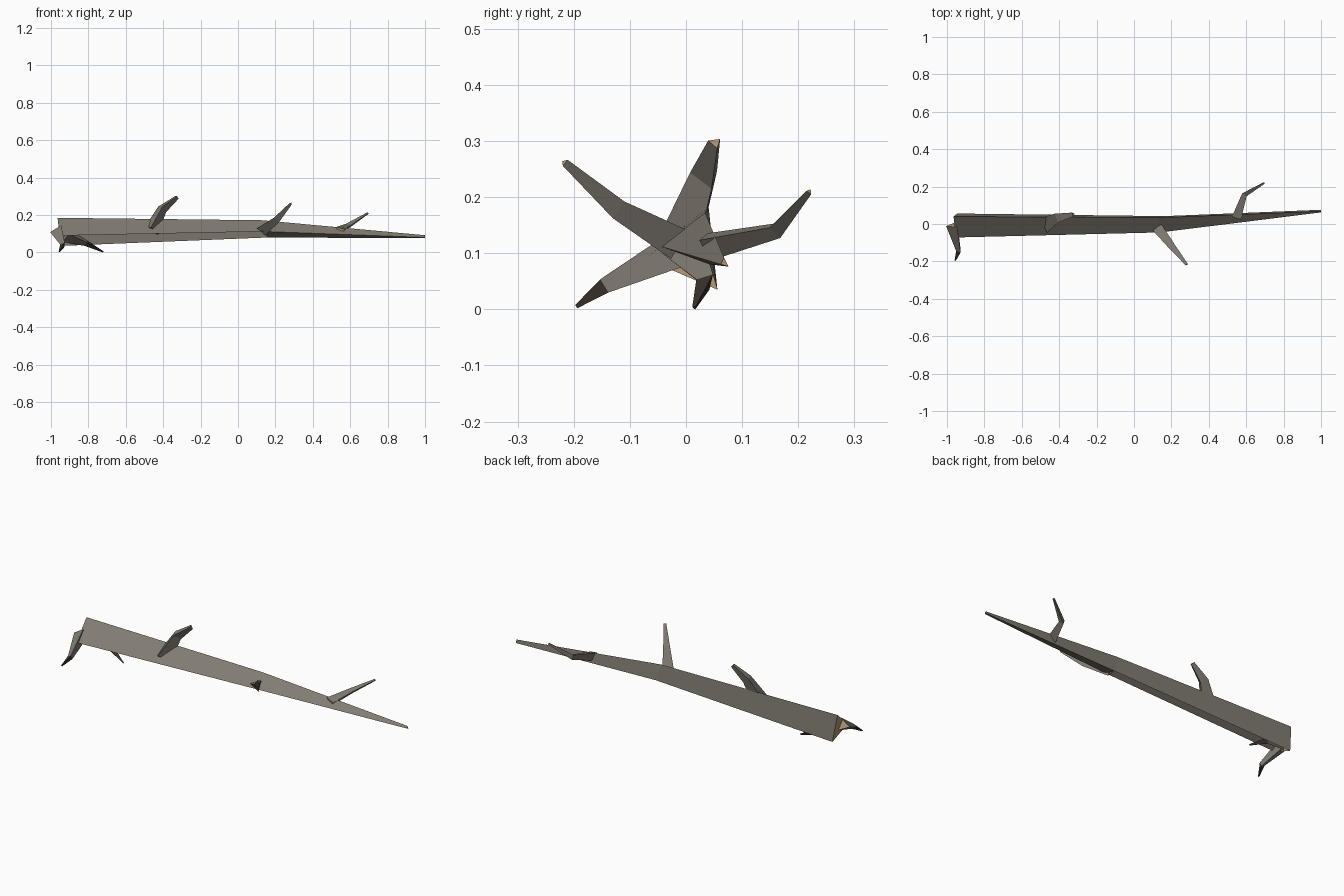
import bpy, bmesh, math
from mathutils import Vector

cube = bpy.data.objects.get("Cube")
if cube:
    bpy.data.objects.remove(cube, do_unlink=True)


def material(name, rgb):
    m = bpy.data.materials.new(name)
    m.use_nodes = True
    color = (*rgb, 1)
    m.diffuse_color = color
    m.node_tree.nodes["Principled BSDF"].inputs["Base Color"].default_value = color
    return m


bark = material("grey bark", (0.22, 0.20, 0.17))
wood = material("cut wood", (0.42, 0.30, 0.17))
dark = material("dark tip", (0.045, 0.032, 0.025))


def loft(name, rings, open_side=None, tip_material=0):
    """Skin three-sided rings; the end faces are bare wood, one lower side may stay open."""
    bm = bmesh.new()
    rows = [[bm.verts.new(p) for p in ring] for ring in rings]
    for s, (a, b) in enumerate(zip(rows, rows[1:])):
        for i in range(3):
            if s == 0 and i == open_side:
                continue
            j = (i + 1) % 3
            face = bm.faces.new((a[i], a[j], b[j], b[i]))
            face.material_index = tip_material if s == 1 else 0
    bm.faces.new(rows[0]).material_index = 1
    bm.faces.new(rows[-1]).material_index = tip_material or 1
    bmesh.ops.recalc_face_normals(bm, faces=bm.faces)
    mesh = bpy.data.meshes.new(name)
    bm.to_mesh(mesh)
    bm.free()
    for m in (bark, wood, dark):
        mesh.materials.append(m)
    obj = bpy.data.objects.new(name, mesh)
    bpy.context.collection.objects.link(obj)


def twig(name, points, radii, turn, tip_material=0):
    """Bent three-sided twig along base, kink and tip points."""
    pts = [Vector(p) for p in points]
    first = (pts[1] - pts[0]).normalized()
    last = (pts[2] - pts[1]).normalized()
    start = first.cross(Vector((1, 0, 0)))
    rings = []
    for p, r, d in zip(pts, radii, (first, (first + last).normalized(), last)):
        side = (start - d * start.dot(d)).normalized()
        other = d.cross(side)
        angles = [math.radians(turn + 120 * k) for k in range(3)]
        rings.append([p + r * (math.cos(a) * side + math.sin(a) * other) for a in angles])
    loft(name, rings, tip_material=tip_material)


# Main stem: top ridge, front ridge, lower back ridge; hollow below the thick half
loft("stem", [
    [(-0.965, 0.04, 0.185), (-0.95, -0.072, 0.09), (-0.945, 0.056, 0.035)],
    [(0.13, 0.034, 0.172), (0.14, -0.045, 0.112), (0.16, 0.042, 0.08)],
    [(1.0, 0.068, 0.092), (1.0, 0.062, 0.08), (1.0, 0.076, 0.076)],
], open_side=1)

# Lower twigs with dark tips
twig("end_twig", [(-0.965, -0.005, 0.112), (-0.935, -0.145, 0.042), (-0.955, -0.195, 0.005)],
     (0.04, 0.016, 0.004), 90, tip_material=2)
twig("lower_twig", [(-0.92, 0.0, 0.095), (-0.81, 0.036, 0.05), (-0.72, 0.015, 0.003)],
     (0.045, 0.018, 0.004), 72, tip_material=2)

# Upper twigs
twig("upper_twig", [(-0.465, 0.0, 0.12), (-0.405, 0.036, 0.235), (-0.325, 0.052, 0.297)],
     (0.048, 0.03, 0.013), 60)
twig("front_twig", [(0.13, -0.02, 0.12), (0.21, -0.125, 0.18), (0.283, -0.217, 0.262)],
     (0.034, 0.021, 0.008), 90)
twig("back_twig", [(0.545, 0.035, 0.115), (0.59, 0.16, 0.142), (0.695, 0.22, 0.21)],
     (0.03, 0.017, 0.006), 10)
